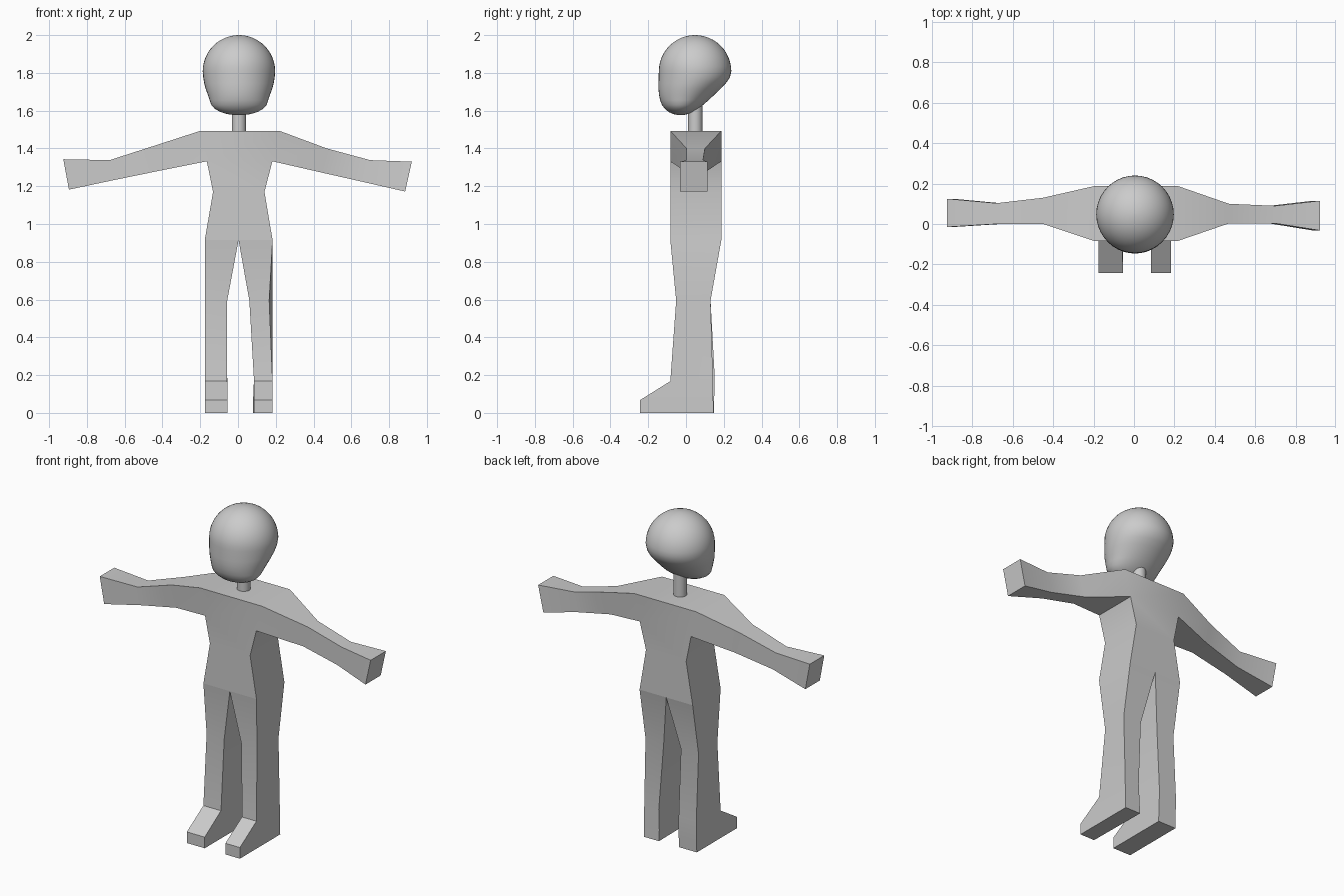
import bpy, bmesh
from math import sin, cos, pi

if "Cube" in bpy.data.objects:
    bpy.data.objects.remove(bpy.data.objects["Cube"])


def loft(bm, rings, caps=(True, True)):
    """Skin a list of closed point rings with quads."""
    vs = [[bm.verts.new(p) for p in r] for r in rings]
    n = len(vs[0])
    for a, b in zip(vs, vs[1:]):
        for i in range(n):
            j = (i + 1) % n
            bm.faces.new((a[i], a[j], b[j], b[i]))
    if caps[0]:
        bm.faces.new(vs[0][::-1])
    if caps[1]:
        bm.faces.new(vs[-1])


def finish(bm, name, angle):
    bmesh.ops.remove_doubles(bm, verts=bm.verts, dist=0.0005)
    # drop the hidden wall where torso and shoulders join
    inner = [f for f in bm.faces if all(len(e.link_faces) > 2 for e in f.edges)]
    bmesh.ops.delete(bm, geom=inner, context='FACES_ONLY')
    bmesh.ops.recalc_face_normals(bm, faces=bm.faces)
    me = bpy.data.meshes.new(name)
    bm.to_mesh(me)
    bm.free()
    ob = bpy.data.objects.new(name, me)
    bpy.context.collection.objects.link(ob)
    bpy.ops.object.select_all(action='DESELECT')
    ob.select_set(True)
    bpy.context.view_layer.objects.active = ob
    bpy.ops.object.shade_smooth_by_angle(angle=angle)
    return ob


def level(x0, x1, yf, yb, zf, zb=None, bx0=None, bx1=None):
    """Four-point leg or torso section; back values default to the front ones."""
    zb = zf if zb is None else zb
    bx0 = x0 if bx0 is None else bx0
    bx1 = x1 if bx1 is None else bx1
    return [(x0, yf, zf), (x1, yf, zf), (bx1, yb, zb), (bx0, yb, zb)]


def slice_x(xt, zt, xb, zb, yf, yb):
    """Four-point arm section from its top and bottom points."""
    return [(xt, yf, zt), (xt, yb, zt), (xb, yb, zb), (xb, yf, zb)]


body = bmesh.new()
F, B = -0.083, 0.187

# Arms and chest, hand to hand
loft(body, [slice_x(*s) for s in (
    (-0.925, 1.343, -0.895, 1.182, -0.015, 0.125),
    (-0.68, 1.338, -0.66, 1.232, 0.00, 0.103),
    (-0.45, 1.412, -0.42, 1.281, 0.00, 0.13),
    (-0.20, 1.493, -0.165, 1.332, F, B),
    (0.22, 1.493, 0.182, 1.332, F, B),
    (0.47, 1.40, 0.44, 1.273, 0.003, 0.10),
    (0.70, 1.338, 0.67, 1.221, 0.003, 0.09),
    (0.92, 1.33, 0.885, 1.172, -0.032, 0.115))])

# Torso
loft(body, [level(-0.165, 0.182, F, B, 1.332),
            level(-0.132, 0.14, F, B, 1.17),
            level(-0.176, 0.183, F, B, 0.915)], caps=(False, False))

# Legs and feet
loft(body, [level(-0.176, 0.003, F, B, 0.915),
            level(-0.176, -0.057, -0.052, 0.13, 0.595),
            level(-0.176, -0.057, F, 0.152, 0.168, 0.19),
            level(-0.176, -0.055, -0.243, 0.149, 0.068),
            level(-0.176, -0.055, -0.243, 0.147, 0.0)], caps=(False, True))
loft(body, [level(0.003, 0.183, F, B, 0.915),
            level(0.06, 0.165, -0.052, 0.13, 0.595, bx1=0.183),
            level(0.085, 0.183, F, 0.142, 0.168, 0.19),
            level(0.085, 0.183, -0.243, 0.144, 0.068, bx0=0.08),
            level(0.085, 0.183, -0.243, 0.147, 0.0, bx0=0.08)], caps=(False, True))
finish(body, "body", 0.5)


def ellipse(z, yf, yb, rx, n=40):
    c, ry = (yf + yb) / 2, (yb - yf) / 2
    return [(0.005 + rx * cos(2 * pi * i / n), c + ry * sin(2 * pi * i / n), z)
            for i in range(n)]


# Neck
neck = bmesh.new()
loft(neck, [ellipse(1.48, 0.011, 0.087, 0.038, 24),
            ellipse(1.66, 0.011, 0.087, 0.038, 24)])
finish(neck, "neck", 0.6)

# Head: round skull above, jaw sections pulled forward below
head = bmesh.new()
R, cz, cy = 0.192, 1.808, 0.048
rings = []
for k in range(1, 13):
    t = k / 12 * pi / 2
    r = R * sin(t)
    rings.append(ellipse(cz + R * cos(t), cy - r, cy + r, r))
rings.insert(0, ellipse(cz + R, cy - 0.004, cy + 0.004, 0.004))
rings += [ellipse(*s) for s in (
    (1.775, -0.145, 0.232, 0.189),
    (1.745, -0.146, 0.211, 0.184),
    (1.715, -0.146, 0.182, 0.176),
    (1.685, -0.143, 0.151, 0.165),
    (1.655, -0.137, 0.119, 0.155),
    (1.63, -0.127, 0.09, 0.146),
    (1.61, -0.112, 0.063, 0.128),
    (1.593, -0.092, 0.036, 0.098),
    (1.582, -0.068, 0.01, 0.062),
    (1.577, -0.045, -0.012, 0.025))]
loft(head, rings)
finish(head, "head", 1.0)
